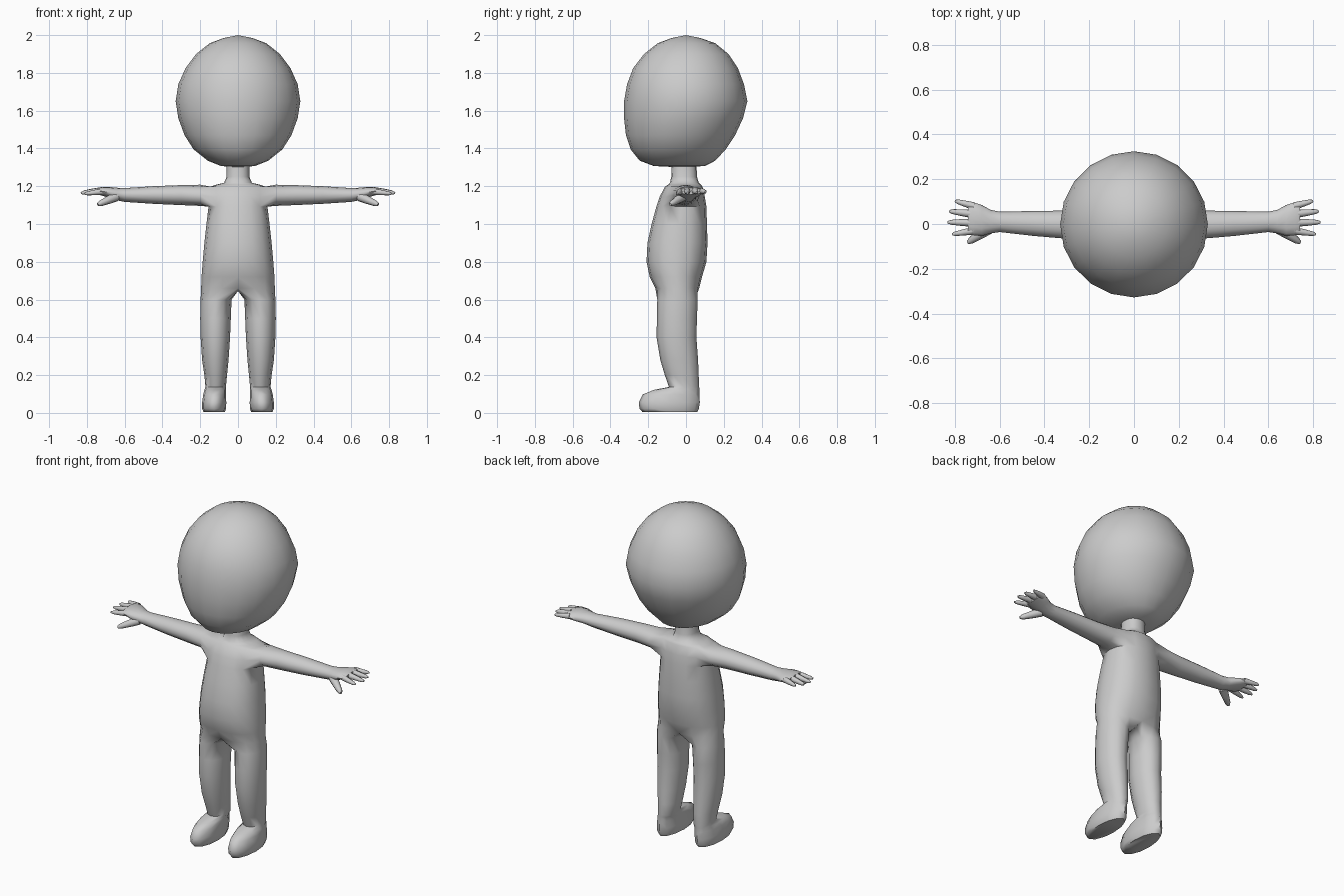
import bpy, bmesh, math
from mathutils import Vector

if "Cube" in bpy.data.objects:
    bpy.data.objects.remove(bpy.data.objects["Cube"])

grey = bpy.data.materials.new("plain grey")
grey.diffuse_color = (0.6, 0.6, 0.6, 1)
grey.use_nodes = True
grey.node_tree.nodes["Principled BSDF"].inputs["Base Color"].default_value = grey.diffuse_color


def finish(bm, name, mirror=False):
    bmesh.ops.recalc_face_normals(bm, faces=bm.faces)
    me = bpy.data.meshes.new(name)
    bm.to_mesh(me)
    bm.free()
    me.materials.append(grey)
    ob = bpy.data.objects.new(name, me)
    bpy.context.collection.objects.link(ob)
    if mirror:
        m = ob.modifiers.new("mirror", 'MIRROR')
        m.merge_threshold = 0.0005
    bpy.context.view_layer.objects.active = ob
    ob.select_set(True)
    bpy.ops.object.shade_smooth_by_angle(angle=math.radians(65))
    ob.select_set(False)
    return ob


def bridge(bm, a, b, closed=True, skip=()):
    n = len(a)
    for i in range(n if closed else n - 1):
        if i not in skip:
            j = (i + 1) % n
            bm.faces.new((a[i], a[j], b[j], b[i]))


def ring(bm, centre, u, v, n, start=0.0):
    c, u, v = Vector(centre), Vector(u), Vector(v)
    return [bm.verts.new(c + u * math.cos(start + math.tau * i / n)
                         + v * math.sin(start + math.tau * i / n)) for i in range(n)]


# Head: stacked rings (z, half width, front y, back y)
HEAD = [(1.985, .075, -.075, .075), (1.957, .15, -.15, .155), (1.90, .222, -.222, .225),
        (1.825, .278, -.28, .275), (1.74, .316, -.312, .307), (1.65, .33, -.328, .325),
        (1.56, .316, -.328, .302), (1.47, .283, -.318, .26), (1.395, .235, -.293, .21),
        (1.335, .16, -.245, .155), (1.307, .09, -.17, .10)]
bm = bmesh.new()
rings = [ring(bm, (0, (f + b) / 2, z), (0, (f - b) / 2, 0), (w, 0, 0), 20) for z, w, f, b in HEAD]
for a, b in zip(rings, rings[1:]):
    bridge(bm, a, b)
for r, tip in ((rings[0], (0, 0, 2.0)), (rings[-1], (0, -.03, 1.30))):
    p = bm.verts.new(tip)
    for i in range(20):
        bm.faces.new((r[i], r[(i + 1) % 20], p))
finish(bm, "head")

# Body: right half, from neck to crotch (z, half width, front y, back y)
TORSO = [(1.34, .06, -.075, .055), (1.25, .06, -.078, .058), (1.218, .074, -.085, .068),
         (1.208, .115, -.095, .08), (1.197, .15, -.112, .088), (1.143, .16, -.14, .10),
         (1.092, .156, -.157, .108), (1.0, .167, -.182, .111), (.90, .178, -.204, .114),
         (.80, .187, -.209, .108), (.72, .193, -.192, .085), (.66, .195, -.162, .07)]
bm = bmesh.new()
rows = []
for z, w, f, b in TORSO:
    row = []
    for i in range(9):
        a = math.pi * i / 8
        s, c = math.sin(a), math.cos(a)
        x = 0 if i in (0, 8) else w * s ** .88
        y = (f + b) / 2 + (f - b) / 2 * math.copysign(abs(c) ** .88, c)
        row.append(bm.verts.new((x, y, z)))
    rows.append(row)
for k in range(len(rows) - 1):
    bridge(bm, rows[k], rows[k + 1], False, (2, 3, 4, 5) if k in (4, 5) else ())

# Leg and foot: continues the hip row closed by a crotch line (z, inner x, outer x, front y, back y)
LEG = [(.60, .034, .198, -.152, .062), (.50, .038, .20, -.154, .058), (.40, .042, .198, -.156, .055),
       (.28, .05, .19, -.136, .064), (.20, .058, .178, -.112, .067), (.137, .064, .172, -.09, .07),
       (.122, .064, .178, -.17, .071), (.098, .064, .184, -.228, .072), (.055, .062, .19, -.25, .073),
       (.022, .063, .19, -.246, .068), (.004, .07, .182, -.23, .06)]
crotch = [bm.verts.new((0, y, .645)) for y in (.02, -.045, -.11)]
prev = rows[-1] + crotch
for z, xi, xo, f, b in LEG:
    cur = ring(bm, ((xi + xo) / 2, (f + b) / 2, z), (0, (f - b) / 2, 0),
               ((xo - xi) / 2, 0, 0), 12, -math.pi / 6)
    bridge(bm, prev, cur)
    prev = cur
bm.faces.new(prev)

# Arm and palm: grown from the shoulder opening (x, low z, high z, front y, back y)
ARM = [(.20, 1.096, 1.208, -.077, .072), (.30, 1.10, 1.206, -.066, .06), (.45, 1.107, 1.20, -.053, .058),
       (.60, 1.117, 1.19, -.036, .055), (.64, 1.125, 1.192, -.042, .063), (.68, 1.138, 1.196, -.053, .085),
       (.72, 1.15, 1.197, -.05, .098), (.742, 1.157, 1.19, -.044, .096)]
t, m, b = rows[4], rows[5], rows[6]
prev = t[2:7] + [m[6]] + b[6:1:-1] + [m[2]]
for x, z0, z1, f, k in ARM:
    cur = ring(bm, (x, (f + k) / 2, (z0 + z1) / 2), (0, (f - k) / 2, 0),
               (0, 0, (z1 - z0) / 2), 12, math.pi / 6)
    bridge(bm, prev, cur)
    prev = cur
bm.faces.new(prev)
finish(bm, "body", True)

# Fingers and thumb: tapered tubes (base, tip, base radius)
FINGERS = [((.715, .080, 1.175), (.80, .103, 1.170), .017), ((.73, .046, 1.176), (.825, .057, 1.167), .018),
           ((.73, .006, 1.175), (.832, .008, 1.164), .018), ((.715, -.030, 1.172), (.812, -.046, 1.160), .017),
           ((.645, -.018, 1.145), (.742, -.083, 1.103), .026)]
bm = bmesh.new()
for base, tip, r in FINGERS:
    p, q = Vector(base), Vector(tip)
    d = (q - p).normalized()
    u = d.cross(Vector((0, 0, 1))).normalized()
    v = u.cross(d)
    prev = None
    for s, k in ((0, 1), (.4, .85), (.85, .6), (1, .3)):
        cur = ring(bm, p.lerp(q, s), u * r * k, v * r * k, 8)
        if prev:
            bridge(bm, prev, cur)
        else:
            bm.faces.new(cur)
        prev = cur
    bm.faces.new(prev)
finish(bm, "fingers", True)
